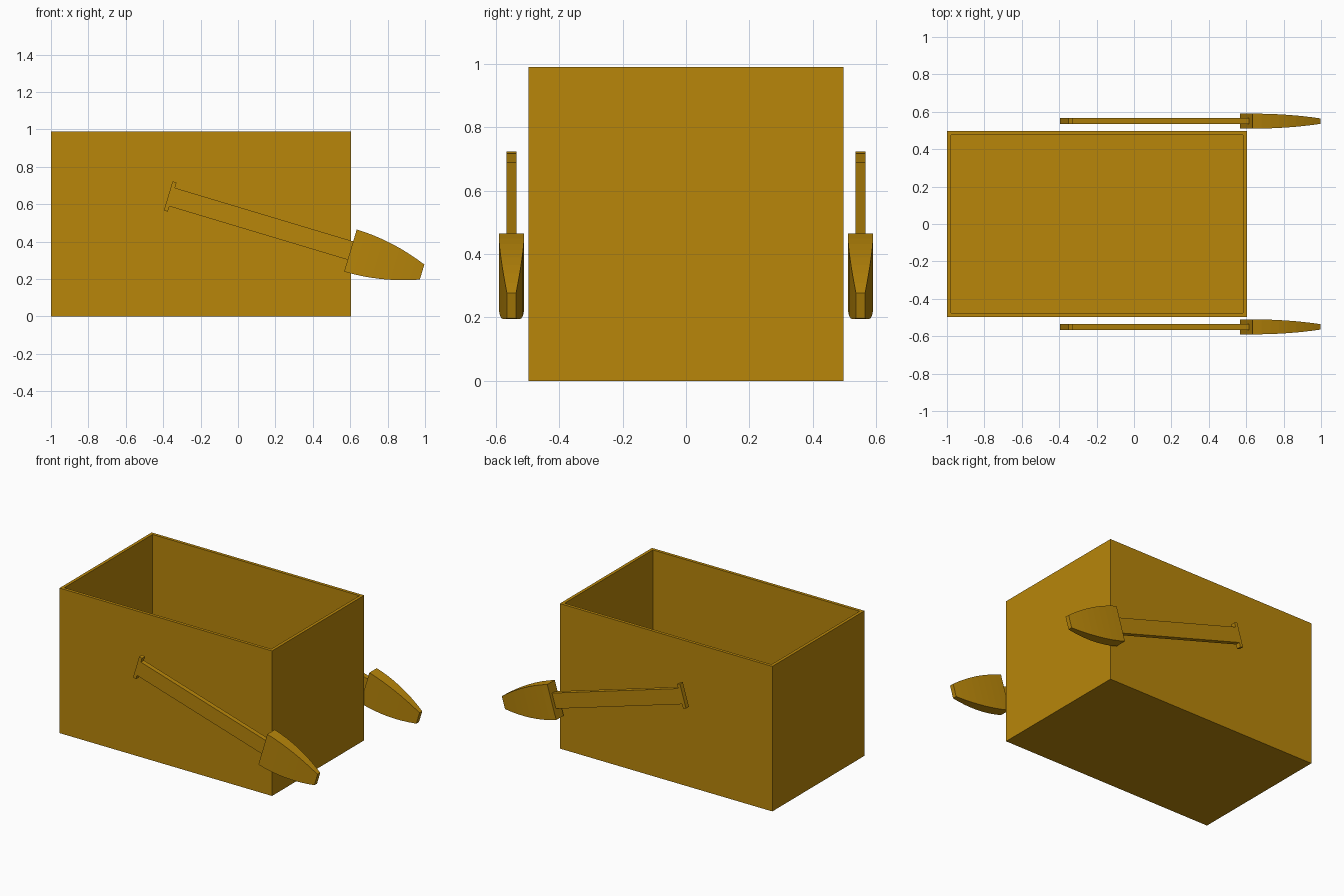
import bpy, bmesh
from math import radians
from mathutils import Matrix

if "Cube" in bpy.data.objects:
    bpy.data.objects.remove(bpy.data.objects["Cube"])

mat = bpy.data.materials.new("ochre")
mat.diffuse_color = (0.479, 0.238, 0.003, 1)
mat.use_nodes = True
mat.node_tree.nodes["Principled BSDF"].inputs["Base Color"].default_value = mat.diffuse_color


def make_object(name, bm):
    bmesh.ops.recalc_face_normals(bm, faces=bm.faces)
    me = bpy.data.meshes.new(name)
    bm.to_mesh(me)
    bm.free()
    me.materials.append(mat)
    ob = bpy.data.objects.new(name, me)
    bpy.context.collection.objects.link(ob)
    return ob


def add_box(bm, lo, hi):
    size = [b - a for a, b in zip(lo, hi)]
    mid = [(a + b) / 2 for a, b in zip(lo, hi)]
    bmesh.ops.create_cube(bm, size=1, matrix=Matrix.Translation(mid) @ Matrix.Diagonal((*size, 1)))


def loft(bm, sections):
    # sections along x: (x, half thickness in y, half width in z)
    rings = [[bm.verts.new((x, sy * y, sz * z)) for sy, sz in ((-1, -1), (1, -1), (1, 1), (-1, 1))]
             for x, y, z in sections]
    for a, b in zip(rings, rings[1:]):
        for i in range(4):
            j = (i + 1) % 4
            bm.faces.new((a[i], a[j], b[j], b[i]))
    bm.faces.new(rings[0])
    bm.faces.new(rings[-1])


# Open-topped box: inset the top face and push it down to the floor
WALL, TOP = 0.03, 0.99
bm = bmesh.new()
add_box(bm, (-1, -0.497, 0), (0.605, 0.497, TOP))
top = max(bm.faces, key=lambda f: f.calc_center_median().z)
bmesh.ops.inset_region(bm, faces=[top], thickness=WALL)
inner = bmesh.ops.extrude_face_region(bm, geom=[top])
bmesh.ops.delete(bm, geom=[top], context='FACES_ONLY')
verts = [g for g in inner["geom"] if isinstance(g, bmesh.types.BMVert)]
bmesh.ops.translate(bm, verts=verts, vec=(0, 0, WALL - TOP))
make_object("open_box", bm)

# Paddles, built along x from the blade root, then tilted, one on each side
for side, y in (("front", -0.55), ("back", 0.55)):
    place = Matrix.Translation((0.601, y, 0.3525)) @ Matrix.Rotation(radians(16.7), 4, 'Y')

    bm = bmesh.new()
    N = 8
    loft(bm, [(0.4 * t, 0.04 - 0.0255 * t * t, 0.1175 - 0.0755 * t * t)
              for t in (i / N for i in range(N + 1))])
    make_object(side + "_paddle_blade", bm).matrix_world = place

    bm = bmesh.new()
    add_box(bm, (-0.996, -0.016, -0.0515), (0.02, 0.016, 0.0515))
    make_object(side + "_paddle_shaft", bm).matrix_world = place

    bm = bmesh.new()
    add_box(bm, (-1.017, -0.016, -0.081), (-0.995, 0.016, 0.081))
    make_object(side + "_paddle_grip", bm).matrix_world = place
